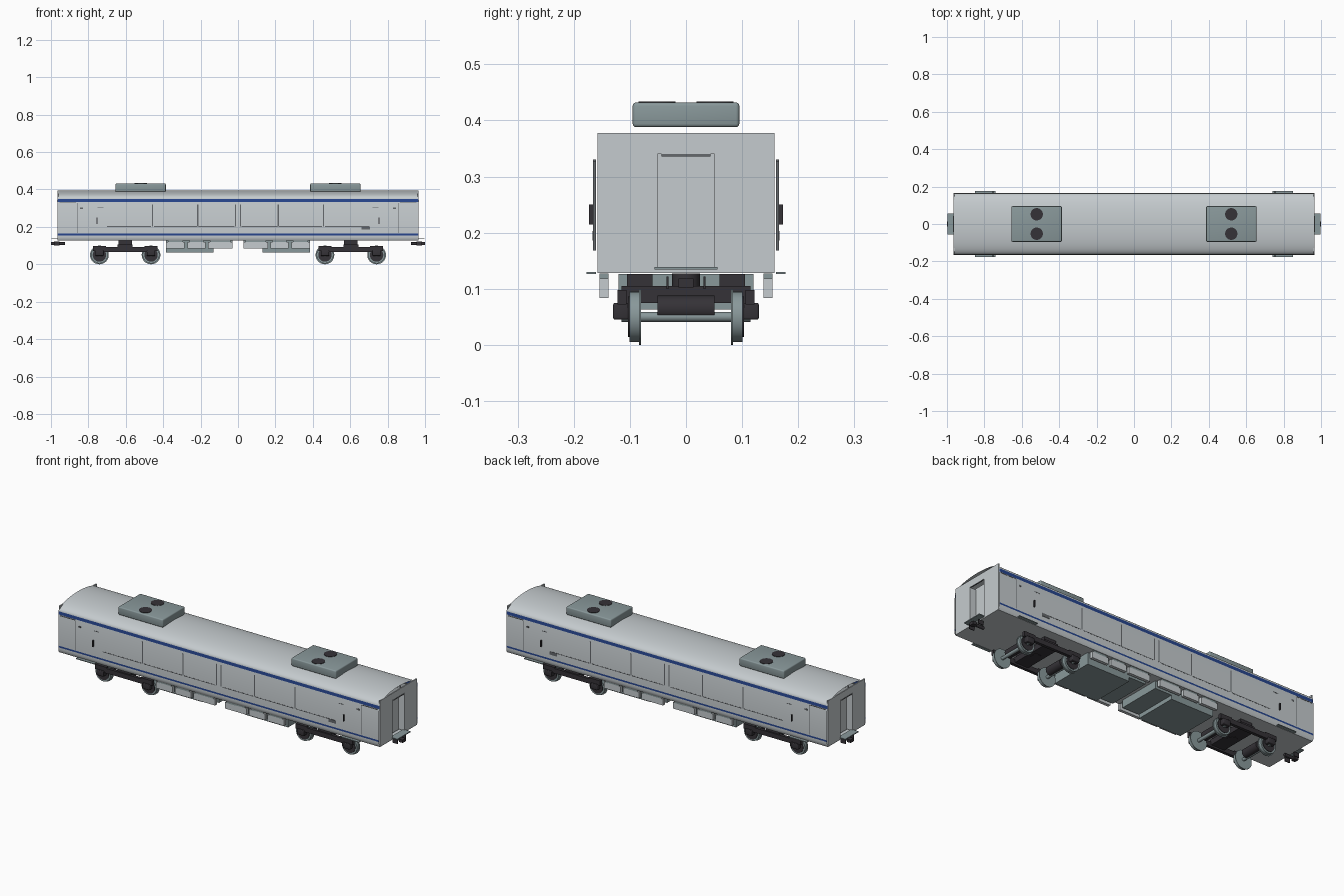
import bpy, bmesh, math
from mathutils import Matrix

if "Cube" in bpy.data.objects:
    bpy.data.objects.remove(bpy.data.objects["Cube"])


def material(name, rgb):
    m = bpy.data.materials.new(name)
    m.diffuse_color = (*rgb, 1)
    m.use_nodes = True
    m.node_tree.nodes["Principled BSDF"].inputs["Base Color"].default_value = m.diffuse_color
    return m


BODY = material("light grey", (0.56, 0.60, 0.62))
GREY = material("equipment grey", (0.25, 0.315, 0.325))
DARK = material("charcoal", (0.035, 0.032, 0.038))
BLUE = material("stripe blue", (0.02, 0.06, 0.27))
LINE = material("seam grey", (0.13, 0.14, 0.15))


def finish(name, bm, mats, smooth=True):
    me = bpy.data.meshes.new(name)
    bm.to_mesh(me)
    bm.free()
    for m in mats:
        me.materials.append(m)
    ob = bpy.data.objects.new(name, me)
    bpy.context.collection.objects.link(ob)
    if smooth:
        bpy.ops.object.select_all(action='DESELECT')
        ob.select_set(True)
        bpy.context.view_layer.objects.active = ob
        bpy.ops.object.shade_smooth_by_angle(angle=math.radians(35))
    return ob


def box(name, mat, x0, x1, y0, y1, z0, z1, bevel=0):
    bm = bmesh.new()
    bmesh.ops.create_cube(bm, size=1)
    for v in bm.verts:
        v.co = ((x0 + x1) / 2 + v.co.x * (x1 - x0),
                (y0 + y1) / 2 + v.co.y * (y1 - y0),
                (z0 + z1) / 2 + v.co.z * (z1 - z0))
    if bevel:
        bmesh.ops.bevel(bm, geom=bm.edges[:], offset=bevel, segments=3, profile=0.5, affect='EDGES')
    return finish(name, bm, [mat], bool(bevel))


def cylinder(name, mat, c, r, length, axis='Z', r2=None, n=24):
    rot = {'X': Matrix.Rotation(math.pi / 2, 4, 'Y'),
           'Y': Matrix.Rotation(-math.pi / 2, 4, 'X'), 'Z': Matrix()}[axis]
    bm = bmesh.new()
    bmesh.ops.create_cone(bm, cap_ends=True, segments=n, radius1=r, radius2=r2 or r,
                          depth=length, matrix=Matrix.Translation(c) @ rot)
    return finish(name, bm, [mat])


# Body shell: cross-section swept along the car, stripes chosen by height
L = 0.965
half = [(0.158, 0.126), (0.163, 0.134), (0.165, 0.145), (0.165, 0.155), (0.165, 0.164),
        (0.165, 0.325), (0.163, 0.333), (0.163, 0.350)]
half += [(0.163 * math.cos(t), 0.350 + 0.045 * math.sin(t))
         for t in (i * math.pi / 24 for i in range(1, 13))]
profile = half + [(-y, z) for y, z in half[-2::-1]]
bm = bmesh.new()
a, b = [[bm.verts.new((x, y, z)) for y, z in profile] for x in (-L, L)]
for i in range(len(profile)):
    j = (i + 1) % len(profile)
    f = bm.faces.new((a[i], b[i], b[j], a[j]))
    z = f.calc_center_median().z
    if abs(f.normal.z) < 0.9 and (0.156 < z < 0.163 or 0.334 < z < 0.349):
        f.material_index = 1
bm.normal_update()
bmesh.ops.recalc_face_normals(bm, faces=bm.faces[:])
finish("body_shell", bm, [BODY, BLUE])

for sx in (-1, 1):
    def bx(name, mat, x0, x1, *rest, **kw):
        return box(name, mat, min(sx * x0, sx * x1), max(sx * x0, sx * x1), *rest, **kw)

    # End wall around a recessed doorway
    for sy in (-1, 1):
        y0, y1 = sorted((sy * 0.051, sy * 0.158))
        bx("end_wall_side", BODY, L - 0.005, L + 0.001, y0, y1, 0.128, 0.378)
        y0, y1 = sorted((sy * 0.051, sy * 0.053))
        bx("door_jamb", BODY, L - 0.04, L - 0.004, y0, y1, 0.135, 0.34)
    bx("end_wall_top", BODY, L - 0.005, L + 0.001, -0.051, 0.051, 0.340, 0.378)
    bx("end_wall_sill", BODY, L - 0.005, L + 0.001, -0.051, 0.051, 0.128, 0.137)
    bx("end_door", BODY, L - 0.04, L - 0.035, -0.053, 0.053, 0.132, 0.345)
    bx("door_header", LINE, L - 0.002, L + 0.003, -0.044, 0.044, 0.336, 0.340)
    bx("gangway_plate", GREY, L - 0.01, 0.998, -0.056, 0.056, 0.134, 0.139)

    # Coupler
    cylinder("coupler_shank", DARK, (sx * 0.96, 0, 0.11), 0.008, 0.07, 'X', n=12)
    bx("coupler_head", DARK, 0.978, 1.0, -0.013, 0.013, 0.102, 0.118)
    for sy in (-1, 1):
        bx("brake_hose", DARK, 0.955, 0.985, sy * 0.033 - 0.002, sy * 0.033 + 0.002, 0.1, 0.122)

    # Roof cooling unit with two fans
    bx("roof_unit", GREY, 0.386, 0.655, -0.095, 0.095, 0.388, 0.432, bevel=0.006)
    for sy in (-1, 1):
        cylinder("roof_fan", DARK, (sx * 0.52, sy * 0.052, 0.432), 0.033, 0.004)

    # Bogie: wheels, axles, motors and frame
    cx = 0.603
    bx("bogie_bolster", DARK, cx - 0.04, cx + 0.04, -0.115, 0.115, 0.075, 0.105)
    cylinder("bogie_pivot", DARK, (sx * cx, 0, 0.1), 0.025, 0.054)
    for wx in (cx - 0.138, cx + 0.138):
        X = sx * wx
        cylinder("axle", GREY, (X, 0, 0.05), 0.009, 0.23, 'Y', n=12)
        cylinder("axle_motor", DARK, (X - sx * 0.012 * (1 if wx > cx else -1), 0, 0.065), 0.023, 0.102, 'Y')
        for sy in (-1, 1):
            cylinder("wheel_flange", GREY, (X, sy * 0.082, 0.05), 0.05, 0.004, 'Y', n=32)
            cylinder("wheel_tread", GREY, (X, sy * 0.092, 0.05), 0.045, 0.018, 'Y', n=32)
            cylinder("wheel_face", DARK, (X, sy * 0.102, 0.05), 0.036, 0.003, 'Y')
            y0, y1 = sorted((sy * 0.102, sy * 0.130))
            bx("axle_box", DARK, wx - 0.022, wx + 0.022, y0, y1, 0.045, 0.075, bevel=0.004)
            y0, y1 = sorted((sy * 0.106, sy * 0.122))
            bx("axle_spring", DARK, wx - 0.034, wx + 0.034, y0, y1, 0.072, 0.098)
    for sy in (-1, 1):
        y0, y1 = sorted((sy * 0.106, sy * 0.122))
        bx("bogie_side_frame", DARK, cx - 0.12, cx + 0.12, y0, y1, 0.066, 0.092)
        y0, y1 = sorted((sy * 0.06, sy * 0.105))
        bx("air_spring", DARK, cx - 0.035, cx + 0.035, y0, y1, 0.085, 0.126)

    # Underfloor equipment
    bx("equipment_case", GREY, 0.03, 0.385, -0.12, 0.12, 0.085, 0.126)
    bx("equipment_tank", GREY, 0.13, 0.385, -0.12, 0.12, 0.063, 0.087)
    for sy in (-1, 1):
        y0, y1 = sorted((sy * 0.138, sy * 0.154))
        for x0, x1 in ((0.03, 0.16), (0.175, 0.27), (0.285, 0.385)):
            bx("side_locker", BODY, x0, x1, y0, y1, 0.084, 0.118)
            bx("locker_bracket", GREY, x0 + 0.01, x1 - 0.01, y0, y1, 0.116, 0.127)

        # Side details: seams, handles and steps
        def plate(name, mat, x0, x1, z0, z1, out=0.1658):
            p0, p1 = sorted((sy * 0.16, sy * out))
            bx(name, mat, x0, x1, p0, p1, z0, z1)

        for px in (0.014, 0.215, 0.458):
            plate("window_seam", LINE, px - 0.003, px + 0.003, 0.203, 0.32)
        for x0, x1 in ((0.02, 0.21), (0.22, 0.45), (0.465, 0.7)):
            plate("sill_seam", LINE, x0, x1, 0.2, 0.2035)
        plate("door_seam", LINE, 0.858, 0.861, 0.168, 0.328)
        plate("door_rail", LINE, 0.865, 0.955, 0.327, 0.3305)
        plate("door_handle", DARK, 0.752, 0.757, 0.215, 0.25, 0.173)
        plate("door_sign", LINE, 0.72, 0.75, 0.3, 0.304)
        plate("number_plate", LINE, 0.83, 0.845, 0.295, 0.304)
        plate("door_step", GREY, 0.74, 0.85, 0.126, 0.130, 0.177)

# Louvre toward one end, on both sides
for sy in (-1, 1):
    y0, y1 = sorted((sy * 0.16, sy * 0.167))
    box("louvre", LINE, 0.66, 0.705, y0, y1, 0.186, 0.203)
